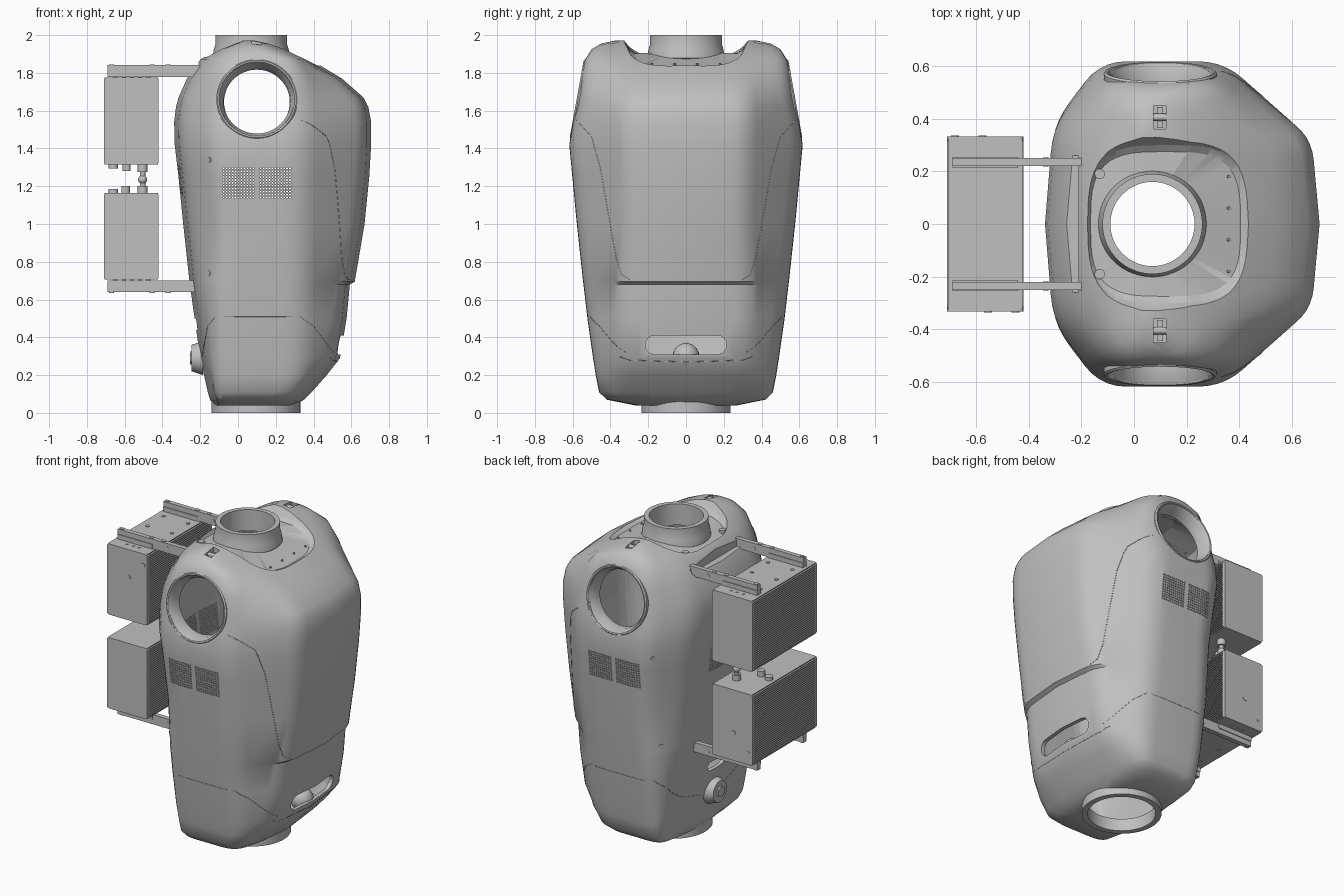
import bpy, bmesh, math
from mathutils import Vector, Matrix
from mathutils.bvhtree import BVHTree

cube = bpy.data.objects.get("Cube")
if cube:
    bpy.data.objects.remove(cube)

GREY = bpy.data.materials.new("shell grey")
GREY.use_nodes = True
GREY.diffuse_color = (0.53, 0.53, 0.53, 1)
GREY.node_tree.nodes["Principled BSDF"].inputs["Base Color"].default_value = GREY.diffuse_color


def finish(name, bm, smooth=True):
    bmesh.ops.recalc_face_normals(bm, faces=bm.faces)
    mesh = bpy.data.meshes.new(name)
    bm.to_mesh(mesh)
    bm.free()
    obj = bpy.data.objects.new(name, mesh)
    bpy.context.collection.objects.link(obj)
    mesh.materials.append(GREY)
    bpy.ops.object.select_all(action='DESELECT')
    obj.select_set(True)
    bpy.context.view_layer.objects.active = obj
    if smooth:
        bpy.ops.object.shade_smooth_by_angle(angle=math.radians(35))
    return obj


def add_box(bm, x, y, z):
    """Box from three (low, high) ranges."""
    lo, hi = Vector((x[0], y[0], z[0])), Vector((x[1], y[1], z[1]))
    mat = Matrix.Translation((lo + hi) / 2) @ Matrix.Diagonal((*(hi - lo), 1))
    bmesh.ops.create_cube(bm, size=1, matrix=mat)


def add_cylinder(bm, centre, axis, r, depth, n=16, r2=None):
    rot = Vector(axis).to_track_quat('Z', 'Y').to_matrix().to_4x4()
    bmesh.ops.create_cone(bm, cap_ends=True, segments=n, radius1=r, radius2=r if r2 is None else r2,
                          depth=depth, matrix=Matrix.Translation(centre) @ rot)


def loft(rings, closed=False):
    """Skin a list of point rings; cap the ends unless it closes on itself."""
    bm = bmesh.new()
    loops = [[bm.verts.new(p) for p in ring] for ring in rings]
    pairs = list(zip(loops, loops[1:])) + ([(loops[-1], loops[0])] if closed else [])
    for a, b in pairs:
        for i in range(len(a)):
            j = (i + 1) % len(a)
            bm.faces.new((a[i], a[j], b[j], b[i]))
    if not closed:
        bm.faces.new(loops[0])
        bm.faces.new(loops[-1])
    return bm


def lathe(name, profile, centre, axis, n=64):
    """Closed ring profile of (radius, height) turned about an axis."""
    turns = [2 * math.pi * k / n for k in range(n)]
    bm = loft([[(r * math.cos(t), r * math.sin(t), h) for t in turns] for r, h in profile], True)
    rot = Vector(axis).to_track_quat('Z', 'Y').to_matrix().to_4x4()
    bm.transform(Matrix.Translation(centre) @ rot)
    return finish(name, bm)


def cut(target, bm):
    cutter = finish("cutter", bm, smooth=False)
    cutter.hide_render = True
    mod = target.modifiers.new("cut", 'BOOLEAN')
    mod.operation, mod.solver, mod.object = 'DIFFERENCE', 'EXACT', cutter
    bpy.context.view_layer.objects.active = target
    bpy.ops.object.modifier_apply(modifier=mod.name)
    bpy.data.objects.remove(cutter)


# Torso cross-section: chest, flank and back corners rounded, mirrored in y
def section(z, xb, xf, w, cf, inset=0.0):
    xb, xf, w, cf = xb + inset, xf - inset, w - inset, cf - inset / 2
    rise = min(1, z)
    corners = [(xf, 0), (xf - 0.03, cf), (min(0.34, xf - 0.08), w),
               (xb + (0.06 + 0.14 * rise) * (xf - xb), w), (xb + 0.03, (0.7 - 0.08 * rise) * w), (xb, 0)]
    half = [corners[0]]
    for i, radius in zip(range(1, 5), (0.08, 0.1, 0.1, 0.1)):
        p = [Vector(c) for c in corners[i - 1:i + 2]]
        a, b = [p[1] + (q - p[1]) * min(0.48, radius / (q - p[1]).length) for q in (p[0], p[2])]
        for k in range(6):
            t = k / 5
            half.append(tuple(a * (1 - t) ** 2 + p[1] * 2 * t * (1 - t) + b * t * t))
    half.append(corners[-1])
    full = half + [(x, -y) for x, y in half[-2:0:-1]]
    return [(x, y, z) for x, y in full]


# height, back x, chest x, half width, chest half width
LEVELS = [(0.04, -.13, .3, .27, .18), (0.07, -.148, .35, .42, .26), (0.11, -.16, .39, .46, .3),
          (0.2, -.18, .47, .478, .32), (0.29, -.2, .54, .492, .33), (0.5, -.23, .575, .522, .33),
          (0.68, -.255, .592, .543, .325), (0.695, -.257, .618, .545, .32), (1.0, -.29, .67, .578, .31),
          (1.25, -.315, .695, .602, .315), (1.42, -.335, .705, .618, .32), (1.54, -.338, .705, .598, .325),
          (1.62, -.328, .69, .58, .32), (1.67, -.315, .664, .572, .31), (1.77, -.27, .55, .555, .3),
          (1.87, -.2, .385, .535, .32), (1.925, -.12, .275, .5, .33), (1.955, -.05, .2, .45, .3),
          (1.972, 0, .14, .37, .27)]
outer = loft([section(*lv) for lv in LEVELS])
bmesh.ops.recalc_face_normals(outer, faces=outer.faces)
surface = BVHTree.FromBMesh(outer)
torso = finish("torso_shell", outer)


# Sloped collar recess around the neck
def squircle(a0, a1, b, height):
    pts = []
    for k in range(48):
        t = 2 * math.pi * k / 48
        c, s = math.cos(t), math.sin(t)
        x = (a0 + a1) / 2 + (a1 - a0) / 2 * math.copysign(abs(c) ** 0.6, c)
        pts.append((x, b * math.copysign(abs(s) ** 0.6, s), height(x)))
    return pts


def collar_floor(x):
    return 1.905 - 0.39 * max(0, x - 0.2) - 0.25 * max(0, -x)


cut(torso, loft([squircle(-.02, .18, .13, lambda x: 1.907),
                 squircle(-.165, .405, .275, collar_floor),
                 squircle(-.175, .43, .3, lambda x: collar_floor(x) + 0.02),
                 squircle(-.19, .465, .33, lambda x: collar_floor(x) + 0.065),
                 squircle(-.22, .52, .37, lambda x: 2.1)]))

# Hollow interior
CAVITY = [(0.075, -.14, .34, .4, .26)] + LEVELS[2:15] + [(1.86, -.1, .22, .4, .2)]
cut(torso, loft([section(*lv, inset=0.025) for lv in CAVITY]))

# Arm, neck and waist openings
for centre, axis, r, depth in (((0.1, 0, 1.66), (0, 1, 0), 0.195, 2),
                               ((0.07, 0, 1.9), (0, 0, 1), 0.165, 0.5),
                               ((0.095, 0, 0.05), (0, 0, 1), 0.205, 0.2)):
    bm = bmesh.new()
    add_cylinder(bm, centre, axis, r, depth, 48)
    cut(torso, bm)

# Chest slot, back slot and shoulder latch pockets
for x, reach, r, z in ((0.58, 0.165, 0.05, 0.36), (-0.22, 0.06, 0.03, 0.47)):
    angles = [math.pi * k / 12 for k in range(13)]
    outline = [(s * (reach + r * math.sin(a)), z + r * math.cos(a))
               for s, turn in ((1, angles), (-1, angles[::-1])) for a in turn]
    cut(torso, loft([[(x + dx, *p) for p in outline] for dx in (-0.1, 0.1)]))
bm = bmesh.new()
for s in (1, -1):
    add_box(bm, (0.075, 0.122), (s * 0.405 - 0.045, s * 0.405 + 0.045), (1.92, 2))
# Narrow opening behind the collar for the pack rails
add_box(bm, (-0.28, -0.21), (-0.26, 0.26), (1.79, 1.95))
cut(torso, bm)

# Vent grilles: round holes through the flanks and the back
STEP = 0.0155
for centre, axis, depth, starts in (((0, 0, 1.14), (0, 1, 0), 1.4, (-0.075, 0.12)),
                                    ((-0.31, 0, 1.15), (1, 0, 0), 0.16, (-0.175, 0.02))):
    bm = bmesh.new()
    across = Vector((axis[1], axis[0], 0))
    for i in range(11):
        for j in range(11):
            for start in starts:
                spot = Vector(centre) + across * (start + i * STEP) + Vector((0, 0, j * STEP))
                add_cylinder(bm, spot, axis, 0.005, depth, 6)
    cut(torso, bm)
torso.select_set(True)
bpy.ops.object.shade_smooth_by_angle(angle=math.radians(35))

# Opening collars
ARM_RIM = [(.213, -.05), (.215, .002), (.208, .01), (.2, .008), (.178, -.035), (.174, -.08), (.2, -.08)]
for s in (1, -1):
    lathe("arm_collar", ARM_RIM, (0.1, s * 0.569, 1.66), (0, s, 0.18))
lathe("neck_collar", [(.205, 1.88), (.198, 1.925), (.19, 1.95), (.19, 2), (.16, 2), (.16, 1.87), (.195, 1.87)],
      (0.07, 0, 0), (0, 0, 1))
lathe("waist_collar", [(.235, 0), (.235, .06), (.2, .08), (.2, 0)], (0.095, 0, 0), (0, 0, 1))

# Rear boss with a hexagonal plug
bm = bmesh.new()
add_cylinder(bm, (-0.215, 0, 0.29), (-1, 0, 0), 0.09, 0.06, 32, 0.07)
add_cylinder(bm, (-0.235, 0, 0.29), (-1, 0, 0), 0.035, 0.04, 6)
finish("rear_boss", bm)

# Bulge inside the chest slot
bm = bmesh.new()
bmesh.ops.create_uvsphere(bm, u_segments=24, v_segments=12, radius=0.07,
                          matrix=Matrix.Translation((0.46, 0, 0.3)))
finish("slot_bulge", bm)

# Shoulder latches, flank screws and collar screws
bm = bmesh.new()
for s in (1, -1):
    add_box(bm, (0.088, 0.11), (s * 0.405 - 0.04, s * 0.405 + 0.04), (1.91, 1.94))
    add_cylinder(bm, (0.098, s * 0.405, 1.94), (1, 0, 0), 0.014, 0.046)
    for z in (0.74, 1.34):
        hit = surface.ray_cast(Vector((-0.155, s, z)), Vector((0, -s, 0)))
        add_cylinder(bm, hit[0], hit[1], 0.016, 0.006)
    add_cylinder(bm, (-0.13, s * 0.19, 1.88), (0, 0, 1), 0.02, 0.02)
    for y in (0.06, 0.18):
        add_cylinder(bm, (0.36, s * y, 1.846), (0.39, 0, 1), 0.006, 0.01, 8)
finish("latches_and_screws", bm)


# Panel seams laid on the shell
def seam(name, points, axis):
    direction = Vector(axis)
    curve = bpy.data.curves.new(name, 'CURVE')
    curve.dimensions, curve.bevel_depth, curve.bevel_resolution = '3D', 0.0018, 0
    hits = []
    for a, b in zip(points, points[1:]):
        for k in range(8):
            p = Vector(a).lerp(Vector(b), k / 8)
            start = Vector((2, *p)) if direction.x else Vector((p.x, -2 * direction.y, p.y))
            hit = surface.ray_cast(start, direction)[0]
            if hit:
                hits.append(hit)
    spline = curve.splines.new('POLY')
    spline.points.add(len(hits) - 1)
    for pt, h in zip(spline.points, hits):
        pt.co = (*h, 1)
    curve.materials.append(GREY)
    bpy.context.collection.objects.link(bpy.data.objects.new(name, curve))


for s in (1, -1):
    seam("chest_seam", [(s * y, z) for y, z in
                        ((.58, 1.55), (.5, 1.46), (.455, 1.3), (.37, .82), (.34, .73), (.29, .7))], (-1, 0, 0))
    seam("belly_seam", [(s * y, z) for y, z in ((0, .27), (.3, .28), (.36, .3))], (-1, 0, 0))
    seam("flank_seam", [(-.19, .3), (-.16, .46), (-.12, .51), (.33, .51), (.4, .46), (.52, .3)], (0, -s, 0))

# Twin finned packs on the back
X0, X1, HALF = -0.71, -0.42, 0.333
for name, z0, flip in (("lower_pack", 0.705, -1), ("upper_pack", 1.315, 1)):
    z1, mid = z0 + 0.46, z0 + 0.23
    bm = bmesh.new()
    add_box(bm, (X0 + 0.015, X1 - 0.015), (-HALF + 0.01, HALF - 0.01), (z0, z1))
    for k in range(36):
        z = z0 + 0.012 + k * 0.0123
        add_box(bm, (X0, X1), (-HALF + 0.015, HALF - 0.015), (z, z + 0.006))
    for z in (z0, z1 - 0.006):
        add_box(bm, (X0 + 0.004, X1 - 0.004), (-HALF + 0.01, HALF - 0.01), (z, z + 0.006))
    finish(name + "_fins", bm, smooth=False)
    bm = bmesh.new()
    for s in (1, -1):
        add_box(bm, (X0, X1), (s * (HALF - 0.01) - 0.01, s * (HALF - 0.01) + 0.01), (z0, z1))
    bmesh.ops.bevel(bm, geom=[e for e in bm.edges if abs(e.verts[0].co.y - e.verts[1].co.y) > 0.01],
                    offset=0.015, segments=4, affect='EDGES', profile=0.5)
    finish(name + "_end_covers", bm)
    # Fasteners on one end and the outer deck
    bm = bmesh.new()
    for dx, dz in ((0.115, 0.155), (0.01, 0.05)):
        add_cylinder(bm, (-0.565 + flip * dx, -flip * HALF, mid + flip * dz), (0, 1, 0), 0.015, 0.006)
    deck = mid + flip * 0.23
    for x in (-0.65, -0.475):
        for y in (-0.165, 0, 0.165):
            add_cylinder(bm, (x, y, deck), (0, 0, 1), 0.012, 0.008)
    for x in (-0.605, -0.56, -0.52):
        for y in (-0.275, 0.275):
            add_cylinder(bm, (x, y, deck), (0, 0, 1), 0.009, 0.006)
    finish(name + "_screws", bm)
    # Rails joining the pack to the torso
    bm = bmesh.new()
    z = deck + flip * 0.035
    for s in (1, -1):
        y = s * 0.235
        add_box(bm, (-0.69, -0.2), (y - 0.015, y + 0.015), (z - 0.031, z + 0.031))
        add_box(bm, (-0.69, -0.44), (y - 0.02, y + 0.02), (z - 0.015 - flip * 0.016, z + 0.015 - flip * 0.016))
        for x in (-0.67, -0.455, -0.37):
            add_cylinder(bm, (x, y, z + flip * 0.031), (0, 0, 1), 0.013, 0.008)
        add_cylinder(bm, (-0.335, y, z), (0, 1, 0), 0.011, 0.034)
    finish(name + "_rails", bm)

# Cable connectors between the packs
bm = bmesh.new()
for x, y, low, high, r in ((-.66, .09, 1.16, 1.185, .025), (-.595, .075, 1.16, 1.2, .023),
                           (-.505, .2, 1.16, 1.2, .026), (-.505, .2, 1.2, 1.28, .014),
                           (-.505, .2, 1.275, 1.32, .026), (-.66, .09, 1.295, 1.32, .025),
                           (-.59, .075, 1.28, 1.32, .022)):
    add_cylinder(bm, (x, y, (low + high) / 2), (0, 0, 1), r, high - low)
bmesh.ops.create_uvsphere(bm, u_segments=16, v_segments=8, radius=0.024,
                          matrix=Matrix.Translation((-0.505, 0.2, 1.235)))
finish("cable_connectors", bm)
